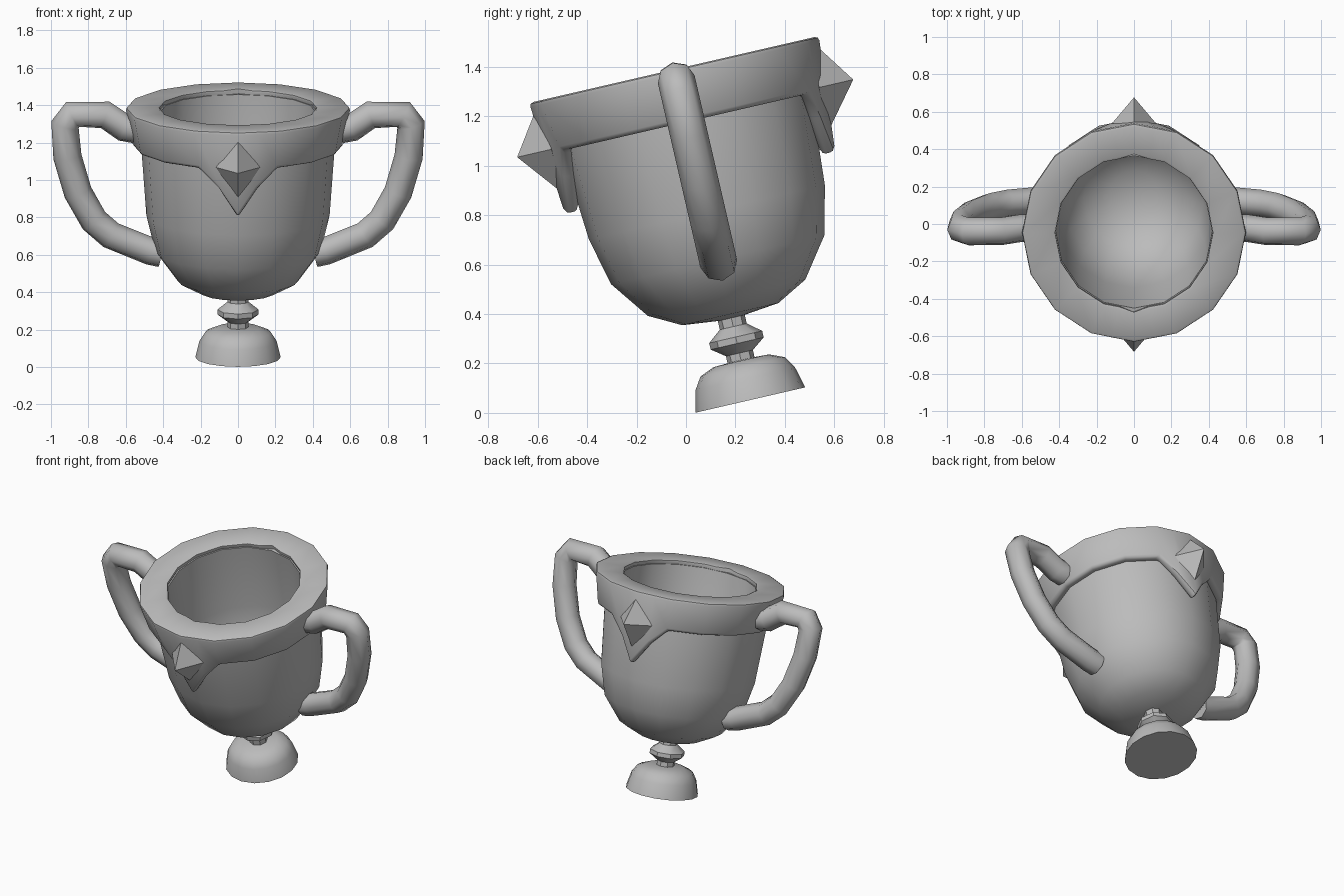
import bpy, bmesh, math
from mathutils import Matrix

if "Cube" in bpy.data.objects:
    bpy.data.objects.remove(bpy.data.objects["Cube"], do_unlink=True)

grey = bpy.data.materials.new("plain grey")
grey.use_nodes = True
grey.diffuse_color = (0.5, 0.5, 0.5, 1)
grey.node_tree.nodes["Principled BSDF"].inputs["Base Color"].default_value = (0.5, 0.5, 0.5, 1)

# The whole cup leans forward on its base
LEAN = Matrix.Translation((0, 0.26, 0.052)) @ Matrix.Rotation(math.radians(13), 4, "X")


def place(name, data):
    ob = bpy.data.objects.new(name, data)
    bpy.context.collection.objects.link(ob)
    data.materials.append(grey)
    ob.matrix_world = LEAN
    return ob


def finish(name, bm, angle):
    bmesh.ops.recalc_face_normals(bm, faces=bm.faces)
    mesh = bpy.data.meshes.new(name)
    bm.to_mesh(mesh)
    bm.free()
    mesh.shade_smooth()
    mesh.set_sharp_from_angle(angle=math.radians(angle))
    return place(name, mesh)


def lathe(name, profile, sides, angle):
    bm = bmesh.new()
    verts = [bm.verts.new((r, 0, z)) for r, z in profile]
    edges = [bm.edges.new(pair) for pair in zip(verts, verts[1:])]
    bmesh.ops.spin(bm, geom=verts + edges, cent=(0, 0, 0), axis=(0, 0, 1),
                   angle=math.tau, steps=sides, use_duplicate=False)
    bmesh.ops.remove_doubles(bm, verts=bm.verts, dist=0.0005)
    return finish(name, bm, angle)


# Foot, stem with knob, and bowl
lathe("base", [(0, 0), (0.228, 0), (0.206, 0.09), (0.175, 0.138),
               (0.115, 0.163), (0, 0.168)], 16, 50)
lathe("stem", [(0, 0.15), (0.056, 0.15), (0.056, 0.195), (0.11, 0.235),
               (0.11, 0.262), (0.056, 0.305), (0.056, 0.36), (0, 0.36)], 8, 30)
lathe("bowl", [(0, 0.335), (0.2, 0.357), (0.327, 0.425), (0.443, 0.583),
               (0.49, 0.78), (0.517, 1.15), (0.517, 1.345), (0.418, 1.345),
               (0.41, 0.9), (0.37, 0.67), (0.27, 0.52), (0.13, 0.45),
               (0, 0.435)], 16, 50)

# Rim: a ring whose lower edge dips to a point at the front and the back
bm = bmesh.new()
SIDES = 16
loops = []
for i in range(SIDES * 2):
    to_point = min(abs(i - SIDES // 2), abs(i - SIDES * 3 // 2))
    if i % 2 and to_point != 1:
        continue
    a = math.pi * i / SIDES
    k = math.cos(math.pi / SIDES) if i % 2 else 1
    low = {0: 0.895, 1: 1.05}.get(to_point, 1.155)
    section = [(0.415, 1.373), (0.602, 1.373), (0.56, low), (0.505, low)]
    loops.append([bm.verts.new((r * k * math.cos(a), r * k * math.sin(a), z))
                  for r, z in section])
for p, q in zip(loops, loops[1:] + loops[:1]):
    for j in range(4):
        n = (j + 1) % 4
        bm.faces.new((p[j], q[j], q[n], p[n]))
bmesh.ops.recalc_face_normals(bm, faces=bm.faces)
corners = [e for e in bm.edges if e.calc_face_angle() > math.radians(45)]
bmesh.ops.bevel(bm, geom=corners, offset=0.018, segments=2, profile=0.5,
                affect="EDGES", clamp_overlap=True)
finish("rim", bm, 40)

# Four-sided gems on the two points of the rim
for name, side in (("front_gem", -1), ("back_gem", 1)):
    bm = bmesh.new()
    ring = [bm.verts.new((x, side * y, z)) for x, y, z in
            ((0, 0.585, 1.335), (0.118, 0.555, 1.17), (0, 0.55, 0.985), (-0.118, 0.555, 1.17))]
    tip = bm.verts.new((0, side * 0.698, 1.17))
    for p, q in zip(ring, ring[1:] + ring[:1]):
        bm.faces.new((p, q, tip))
    bm.faces.new(ring)
    finish(name, bm, 5)

# Handles: angular tubes from the rim to the lower bowl
PATH = [(0.55, 1.25), (0.61, 1.26), (0.71, 1.33), (0.885, 1.332), (0.925, 1.275),
        (0.912, 1.1), (0.856, 0.905), (0.77, 0.75), (0.68, 0.67), (0.47, 0.583), (0.41, 0.57)]
for name, side in (("left_handle", 1), ("right_handle", -1)):
    curve = bpy.data.curves.new(name, "CURVE")
    curve.dimensions = "3D"
    curve.bevel_depth = 0.076
    curve.bevel_resolution = 2
    curve.use_fill_caps = True
    spline = curve.splines.new("POLY")
    spline.points.add(len(PATH) - 1)
    for point, (x, z) in zip(spline.points, PATH):
        point.co = (side * x, 0, z, 1)
    spline.use_smooth = True
    place(name, curve)
